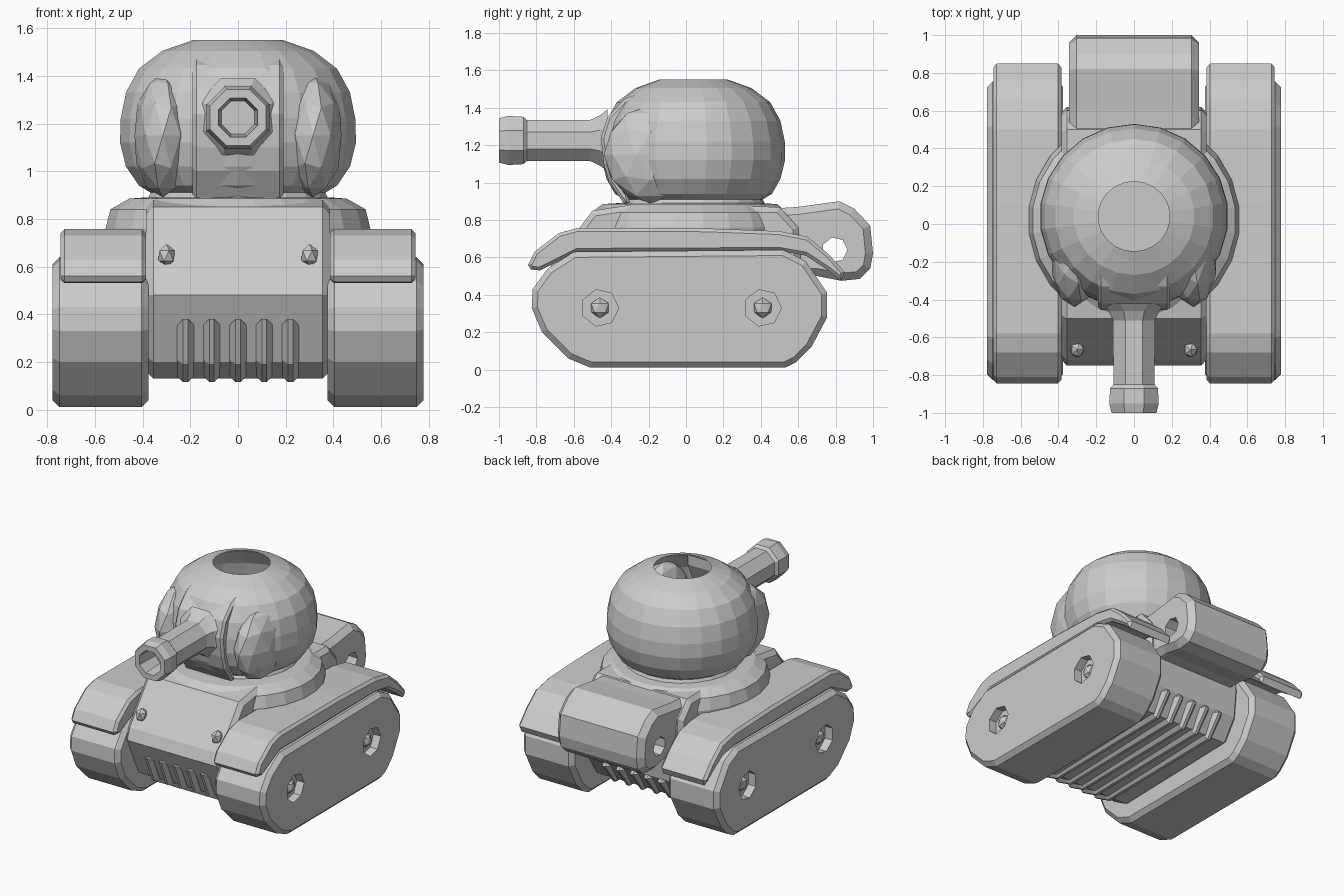
import bpy, bmesh
from math import cos, sin, tau, radians
from mathutils import Matrix, Vector

if "Cube" in bpy.data.objects:
    bpy.data.objects.remove(bpy.data.objects["Cube"])


def finish(name, bm):
    bmesh.ops.recalc_face_normals(bm, faces=bm.faces[:])
    me = bpy.data.meshes.new(name)
    bm.to_mesh(me)
    bm.free()
    ob = bpy.data.objects.new(name, me)
    bpy.context.collection.objects.link(ob)
    return ob


def extrude(name, pts, x0, x1, bevel=0.0, segs=1):
    """Extrude a (y, z) outline along x and bevel the rims of both ends."""
    bm = bmesh.new()
    a = [bm.verts.new((x0, y, z)) for y, z in pts]
    b = [bm.verts.new((x1, y, z)) for y, z in pts]
    caps = [bm.faces.new(a), bm.faces.new(b[::-1])]
    n = len(pts)
    for i in range(n):
        j = (i + 1) % n
        bm.faces.new((a[i], b[i], b[j], a[j]))
    bmesh.ops.recalc_face_normals(bm, faces=bm.faces[:])
    if bevel:
        rim = list({e for f in caps for e in f.edges})
        bmesh.ops.bevel(bm, geom=rim, offset=bevel, segments=segs,
                        profile=0.5, affect='EDGES')
    return finish(name, bm)


def loft(name, rings, seg, matrix, cap_start=False, cap_end=False):
    """Join elliptical rings (rx, ry, height) along the local z axis."""
    bm = bmesh.new()
    rows = []
    for rx, ry, h in rings:
        rows.append([bm.verts.new(matrix @ Vector((
            rx * cos(tau * (i + .5) / seg), ry * sin(tau * (i + .5) / seg), h)))
            for i in range(seg)])
    for a, b in zip(rows, rows[1:]):
        for i in range(seg):
            j = (i + 1) % seg
            bm.faces.new((a[i], a[j], b[j], b[i]))
    if cap_start:
        bm.faces.new(rows[0][::-1])
    if cap_end:
        bm.faces.new(rows[-1])
    return finish(name, bm)


def ball(name, loc, radii, sub):
    bm = bmesh.new()
    m = Matrix.Translation(loc) @ Matrix.Diagonal((*radii, 1))
    bmesh.ops.create_icosphere(bm, subdivisions=sub, radius=1, matrix=m)
    return finish(name, bm)


def cut(ob, y, z, r, x0, x1):
    """Subtract a seven-sided bar running along x."""
    pts = [(y + r * cos(tau * i / 7), z + r * sin(tau * i / 7)) for i in range(7)]
    cutter = extrude(ob.name + "_cutter", pts, x0, x1)
    cutter.hide_render = True
    cutter.hide_set(True)
    mod = ob.modifiers.new("hole", 'BOOLEAN')
    mod.operation = 'DIFFERENCE'
    mod.object = cutter
    mod.solver = 'EXACT'


# Hull body between the tracks
extrude("hull", [(-.50, .85), (-.3, .88), (.5, .87), (.6, .76), (.62, .5),
                 (.6, .3), (.5, .15), (-.5, .13), (-.62, .2), (-.7, .37),
                 (-.75, .48), (-.72, .56)], -.385, .385, .03)

# Ribs under the belly
for i in range(5):
    x = -.22 + .11 * i
    extrude("belly_rib", [(-.73, .38), (-.65, .19), (-.52, .115), (.5, .125),
                          (.62, .28), (.5, .4)], x - .035, x + .035, .025)

# Rounded deck carrying the turret ring
loft("turret_deck", [(.55, .54, .64), (.56, .56, .76), (.54, .53, .84),
                     (.46, .47, .885), (.39, .39, .89)], 24,
     Matrix.Translation((0, .02, 0)), True, True)

# Hollow round turret with open hatch
loft("turret", [(.39, .39, .87), (.37, .37, .91), (.42, .42, .94), (.475, .465, 1.02),
                (.5, .49, 1.12), (.497, .488, 1.22), (.475, .465, 1.33),
                (.42, .41, 1.43), (.32, .31, 1.505), (.19, .185, 1.55)], 22,
     Matrix.Translation((0, .04, 0)) @ Matrix.Shear('XY', 4, (0, 0)))

# Gun mantlet and the cheeks on both sides of it
extrude("mantlet", [(-.33, .885), (-.41, 1.0), (-.44, 1.1), (-.455, 1.24),
                    (-.42, 1.35), (-.33, 1.445), (-.27, 1.47), (-.27, 1.4),
                    (-.36, 1.2), (-.3, .885)], -.19, .19, .015)
for s in (-1, 1):
    ball("turret_cheek", (s * .315, -.19, 1.15), (.125, .25, .26), 2)

# Gun barrel with hollow muzzle
loft("barrel", [(r, r, d) for r, d in (
    (.18, .42), (.145, .46), (.12, .51), (.118, .85), (.137, .87), (.142, .95),
    (.128, 1.0), (.088, 1.0), (.075, .84))], 8,
    Matrix.Translation((0, 0, 1.225)) @ Matrix.Rotation(radians(90), 4, 'X'),
    False, True)

# Rear stowage box with a handle hole running through it
box = extrude("rear_box", [(.45, .86), (.6, .87), (.82, .9), (.9, .86), (.985, .77),
                           (1.0, .62), (.985, .54), (.93, .485), (.83, .475),
                           (.7, .5), (.5, .5)], -.345, .345, .04)
cut(box, .795, .64, .068, -.5, .5)

for s in (-1, 1):
    side = "right" if s > 0 else "left"
    # Track block with recessed wheel hubs
    track = extrude("track_" + side, [
        (-.51, .01), (-.63, .06), (-.77, .2), (-.825, .33), (-.82, .43),
        (-.74, .54), (-.6, .63), (.52, .64), (.64, .58), (.755, .41),
        (.755, .28), (.67, .12), (.59, .04), (.53, .01)],
        s * .375, s * .778, .03)
    for y in (-.46, .41):
        cut(track, y, .33, .1, s * .72, s * .85)
        ball("wheel_hub", (s * .725, y, .33), (.04, .055, .055), 1)

    # Fender curling down over the track ends
    extrude("fender_" + side, [
        (-.845, .56), (-.81, .63), (-.68, .73), (-.58, .757), (.1, .755),
        (.5, .74), (.65, .71), (.76, .62), (.85, .52), (.83, .475),
        (.76, .53), (.64, .61), (.5, .635), (-.58, .63), (-.7, .57), (-.78, .53),
        (-.83, .535)], s * .385, s * .745, .018)

    # Small headlamps on the sloped front
    ball("headlamp_" + side, (s * .3, -.665, .645), (.04, .045, .05), 1)
